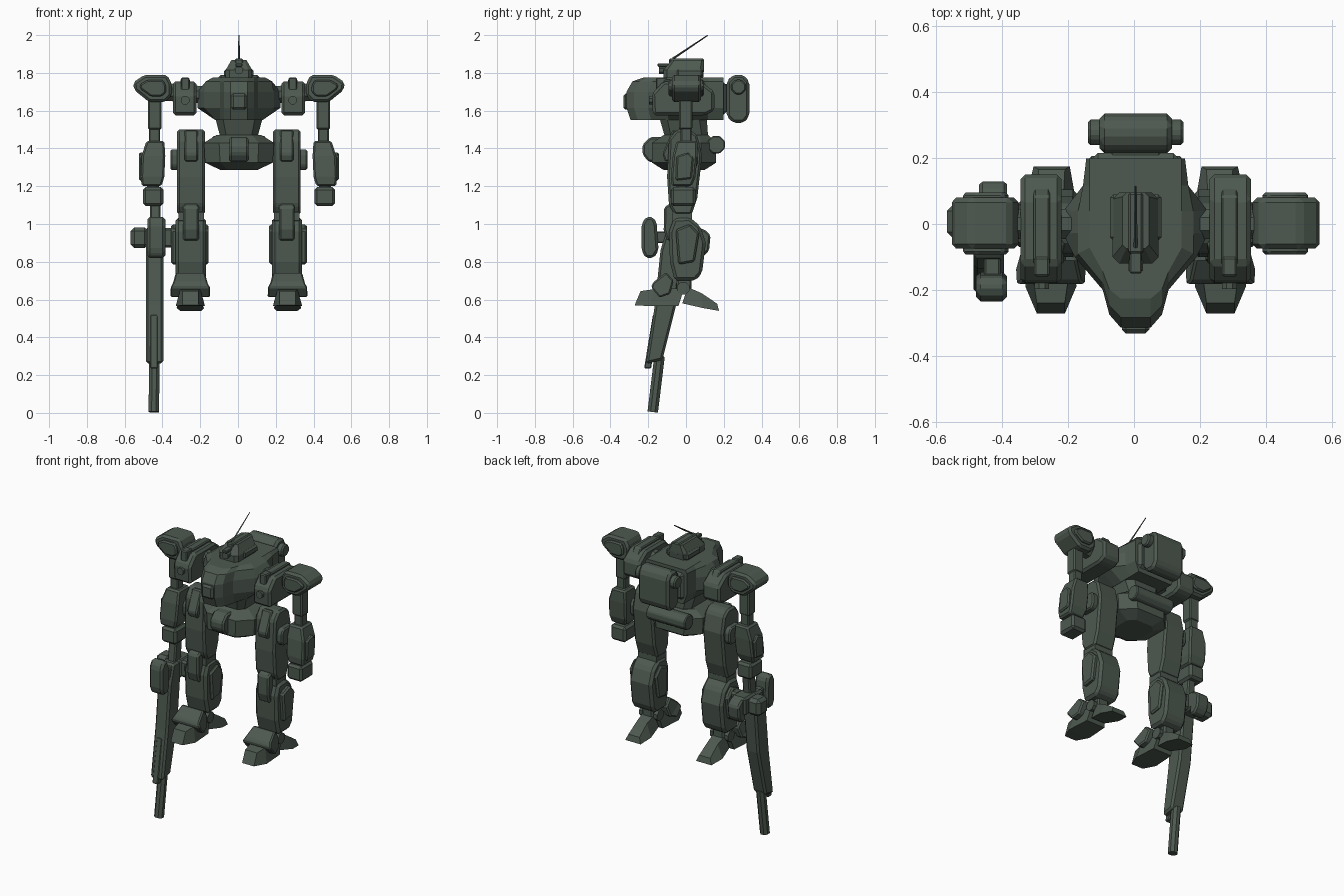
import bpy, bmesh, math
from mathutils import Vector

CX = 0.005  # body centre line
mat = bpy.data.materials.new("dark_green_grey")
mat.diffuse_color = (0.075, 0.10, 0.08, 1)


def finish(name, bm, bev=0.0):
    bmesh.ops.recalc_face_normals(bm, faces=bm.faces)
    if bev:
        edges = [e for e in bm.edges if len(e.link_faces) == 2 and e.calc_face_angle(0) > 0.45]
        bmesh.ops.bevel(bm, geom=edges, offset=bev, segments=1, affect='EDGES', clamp_overlap=True)
        bmesh.ops.recalc_face_normals(bm, faces=bm.faces)
    me = bpy.data.meshes.new(name)
    bm.to_mesh(me)
    bm.free()
    me.materials.append(mat)
    ob = bpy.data.objects.new(name, me)
    bpy.context.collection.objects.link(ob)
    return ob


def loft(name, rings, bev=0.0):
    """Skin a stack of closed rings with equal point counts."""
    bm = bmesh.new()
    vs = [[bm.verts.new(p) for p in r] for r in rings]
    n = len(vs[0])
    for a, b in zip(vs, vs[1:]):
        for i in range(n):
            bm.faces.new((a[i], a[(i + 1) % n], b[(i + 1) % n], b[i]))
    bm.faces.new(vs[0])
    bm.faces.new(vs[-1])
    return finish(name, bm, bev)


def side(name, pts, x0, x1, bev=0.012, inset=0.0):
    """Side profile (y, z) extruded from x0 to x1."""
    return loft(name, [[(x, y, z) for y, z in pts] for x in (x0, x1)], bev)


def front(name, pts, y0, y1, bev=0.012):
    """Front profile (x, z) extruded from y0 to y1."""
    return loft(name, [[(x, y, z) for x, z in pts] for y in (y0, y1)], bev)


def box(name, x, y, z, bev=0.012):
    return side(name, [(y[0], z[0]), (y[1], z[0]), (y[1], z[1]), (y[0], z[1])], x[0], x[1], bev)


def tube(name, a, b, r0, r1=None, n=8, bev=0.0):
    a, b = Vector(a), Vector(b)
    d = (b - a).normalized()
    u = d.orthogonal().normalized()
    v = d.cross(u)
    ring = lambda c, r: [c + r * (math.cos(t) * u + math.sin(t) * v)
                         for t in [(i + .5) * 2 * math.pi / n for i in range(n)]]
    return loft(name, [ring(a, r0), ring(b, r1 if r1 is not None else r0)], bev)


def octo(hx, y0, y1, z, c):
    """Horizontal rectangle with cut corners."""
    q = [(hx - c, y0), (hx, y0 + c), (hx, y1 - c), (hx - c, y1)]
    return [(CX + x, y, z) for x, y in q] + [(CX - x, y, z) for x, y in reversed(q)]


# Torso: hull outline clamped and scaled at each level
half = [(.045, -.315), (.08, -.275), (.10, -.20), (.185, -.10), (.22, -.03),
        (.22, .04), (.16, .12), (.15, .205)]


def hull(z, limit, fs):
    q = [(min(x, limit), y * (fs if y < 0 else .97)) for x, y in half]
    return [(CX + x, y, z) for x, y in q] + [(CX - x, y, z) for x, y in reversed(q)]


loft("torso", [hull(1.55, .125, .93), hull(1.615, .23, 1), hull(1.70, .23, 1),
               hull(1.755, .175, .9), hull(1.775, .14, .72)])
box("nose_plate", (CX - .042, CX + .042), (-.332, -.29), (1.605, 1.69), .012)
box("rear_torso_block", (CX - .14, CX + .14), (.09, .215), (1.57, 1.76), .025)
loft("waist", [octo(.088, -.10, .12, 1.42, .03), octo(.125, -.14, .11, 1.56, .04)])

# Pelvis
loft("pelvis", [octo(.10, -.12, .10, 1.287, .04), octo(.18, -.18, .16, 1.325, .08),
                octo(.185, -.18, .16, 1.43, .08), octo(.12, -.12, .12, 1.47, .05)])
side("groin_block", [(-.20, 1.33), (-.23, 1.37), (-.23, 1.42), (-.19, 1.46), (-.08, 1.46), (-.08, 1.32)],
     CX - .05, CX + .05, .01)
tube("rear_roll", (CX - .14, .16, 1.42), (CX + .14, .16, 1.42), .05, bev=.006)

# Backpack
side("backpack", [(.25, 1.535), (.305, 1.535), (.335, 1.57), (.335, 1.755), (.305, 1.79),
                  (.25, 1.79), (.215, 1.755), (.215, 1.57)], CX - .11, CX + .11, .015)
box("backpack_mount", (CX - .08, CX + .08), (.18, .24), (1.60, 1.74), .01)
tube("backpack_caps", (CX - .145, .278, 1.725), (CX + .145, .278, 1.725), .042, bev=.008)

# Head with sensor and antenna
loft("head", [octo(.07, -.12, .09, 1.765, .02), octo(.07, -.12, .095, 1.815, .02),
              octo(.04, -.075, .095, 1.868, .012)])
for s in (-1, 1):
    box("head_cheek", sorted((CX + s * .04, CX + s * .078)), (-.05, .09), (1.775, 1.82), .01)
box("head_crest", (CX - .022, CX + .022), (-.09, .095), (1.80, 1.875), .006)
box("brow_sensor", (CX - .018, CX + .018), (-.15, -.06), (1.832, 1.85), .004)
tube("eye", (CX, -.142, 1.815), (CX, -.08, 1.815), .024, n=8)
tube("antenna", (CX, -.07, 1.875), (CX, .115, 1.999), .006, .003, n=4)

for s in (-1, 1):
    X = lambda a: CX + s * a

    # Shoulder mount
    side("shoulder_mount", [(-.175, 1.575), (-.18, 1.69), (-.12, 1.755), (.08, 1.755), (.15, 1.70), (.15, 1.60), (.10, 1.575)],
         X(.225), X(.35), .014)
    side("shoulder_top_plate", [(-.14, 1.72), (-.115, 1.768), (.085, 1.768), (.115, 1.72)],
         X(.26), X(.31), .006)
    tube("shoulder_lamp", (X(.285), -.197, 1.655), (X(.285), -.15, 1.655), .024)
    box("shoulder_vent", sorted((X(.262), X(.308))), (-.16, -.10), (1.70, 1.775), .006)
    tube("shoulder_axle", (X(.15), 0, 1.68), (X(.40), 0, 1.70), .05)

    # Shoulder pad
    pad = [(.355, 1.74), (.38, 1.79), (.50, 1.79), (.56, 1.75), (.555, 1.71), (.475, 1.645), (.39, 1.645), (.355, 1.68)]
    front("shoulder_pad", [(X(a), z) for a, z in pad], -.075, .08, .014)
    mid = Vector((.45, 1.722))
    front("shoulder_pad_face", [(X(mid.x + (a - mid.x) * .68), mid.y + (z - mid.y) * .6) for a, z in pad],
          -.092, .095, .008)

    # Arm
    box("upper_arm", sorted((X(.41), X(.482))), (-.038, .034), (1.50, 1.67), .008)
    box("elbow_link", sorted((X(.418), X(.476))), (-.028, .03), (1.40, 1.52), .006)
    loft("forearm", [[(X(a), y, z) for a, y in [(i, f), (o, f), (o, b), (i, b)]]
                     for z, i, o, f, b in [(1.20, .41, .515, -.075, .03), (1.25, .395, .52, -.08, .05),
                                           (1.36, .39, .515, -.07, .06), (1.44, .395, .49, -.05, .06)]], .01)
    side("forearm_plate", [(-.055, 1.23), (.03, 1.24), (.04, 1.35), (.01, 1.38), (-.05, 1.36)], X(.49), X(.53), .008)
    tube("wrist", (X(.455), -.02, 1.17), (X(.455), -.02, 1.22), .035)
    box("hand", sorted((X(.40), X(.508))), (-.08, .05), (1.095, 1.195), .014)

    # Thigh and hip
    side("thigh", [(-.06, 1.05), (.03, 1.05), (.06, 1.14), (.085, 1.36), (.06, 1.47), (.02, 1.50),
                   (-.05, 1.50), (-.09, 1.45), (-.10, 1.25), (-.09, 1.10)], X(.18), X(.327), .012)
    side("hip_front_plate", [(-.125, 1.37), (-.07, 1.50), (-.02, 1.49), (-.05, 1.34), (-.11, 1.33)],
         X(.218), X(.288), .008)
    side("hip_side_plate", [(-.05, 1.285), (.04, 1.285), (.06, 1.31), (.06, 1.37), (.04, 1.395), (-.05, 1.395), (-.07, 1.37), (-.07, 1.31)],
         X(.30), X(.362), .008)
    tube("hip_axle", (X(.12), 0, 1.38), (X(.22), 0, 1.38), .06)
    tube("knee_axle", (X(.185), -.02, 1.04), (X(.32), -.02, 1.04), .055)
    side("knee_plate", [(-.115, 1.09), (-.08, 1.11), (-.03, 1.10), (-.05, .92), (-.10, .91), (-.118, .97)],
         X(.212), X(.295), .01)

    # Lower leg
    side("shin", [(-.065, 1.03), (.02, 1.035), (.075, .99), (.105, .90), (.085, .74), (.05, .70),
                  (-.06, .70), (-.085, .80), (-.09, .96)], X(.175), X(.335), .016)
    for a, b in ((.325, .36), (.16, .185)):
        side("calf_side_panel", [(-.055, .97), (.02, 1.0), (.07, .95), (.045, .80), (-.04, .785)],
             X(a), X(b), .01)
    tube("ankle", (X(.19), -.015, .66), (X(.32), -.015, .66), .036)
    box("ankle_column", sorted((X(.215), X(.295))), (-.05, .03), (.63, .73), .01)

    # Foot: shin guard, toe and heel
    loft("ankle_guard", [[(X(a), y, z) for a, y, z in r] for r in (
        [(.15, -.185, .665), (.365, -.185, .665), (.365, -.14, .61), (.15, -.14, .61)],
        [(.165, -.175, .69), (.35, -.175, .69), (.35, -.085, .63), (.165, -.085, .63)],
        [(.18, -.105, .745), (.335, -.105, .745), (.335, -.065, .70), (.18, -.065, .70)])], .008)
    loft("toe", [[(X(a), y, z) for a, y, z in r] for r in (
        [(.215, -.272, .57), (.215, -.24, .645), (.30, -.24, .645), (.30, -.272, .57)],
        [(.18, -.19, .565), (.205, -.17, .655), (.31, -.17, .655), (.335, -.19, .565)],
        [(.19, -.04, .565), (.205, -.01, .66), (.31, -.01, .66), (.325, -.04, .565)])])
    loft("heel", [[(X(a), y, z) for a, y, z in r] for r in (
        [(.205, -.02, .58), (.215, .01, .665), (.295, .01, .665), (.305, -.02, .58)],
        [(.185, .09, .555), (.22, .08, .635), (.29, .08, .635), (.33, .09, .555)],
        [(.20, .175, .54), (.215, .165, .578), (.295, .165, .578), (.31, .175, .54)])])

# Rifle held in the right hand, muzzle down
side("rifle_body", [(-.212, .26), (-.125, .28), (-.05, .58), (-.02, .88), (-.03, .98), (-.10, .98), (-.135, .86), (-.165, .57)],
     -.488, -.395, .012)
side("rifle_front_rail", [(-.222, .235), (-.185, .235), (-.14, .52), (-.175, .52)], -.465, -.425, .005)
tube("rifle_barrel", (-.446, -.176, .005), (-.442, -.14, .30), .030)
side("rifle_stock", [(-.07, .95), (.0, .95), (.02, 1.15), (-.045, 1.15)], -.465, -.41, .008)
side("rifle_scope", [(-.215, .82), (-.17, .82), (-.145, .86), (-.155, 1.0), (-.17, 1.035), (-.21, 1.04), (-.235, 1.0), (-.235, .86)],
     -.48, -.385, .014)
box("rifle_scope_mount", (-.455, -.405), (-.18, -.07), (.90, .96), .006)
box("rifle_grip_block", (-.485, -.385), (-.04, .085), (.87, .985), .012)
box("rifle_magazine", (-.568, -.475), (-.045, .06), (.872, .982), .02)
box("rifle_inner_lug", (-.40, -.335), (-.03, .04), (.875, .98), .012)
side("rifle_rear_cover", [(.06, .98), (.10, .97), (.13, .94), (.122, .86), (.09, .825), (.05, .83)], -.47, -.385, .01)
